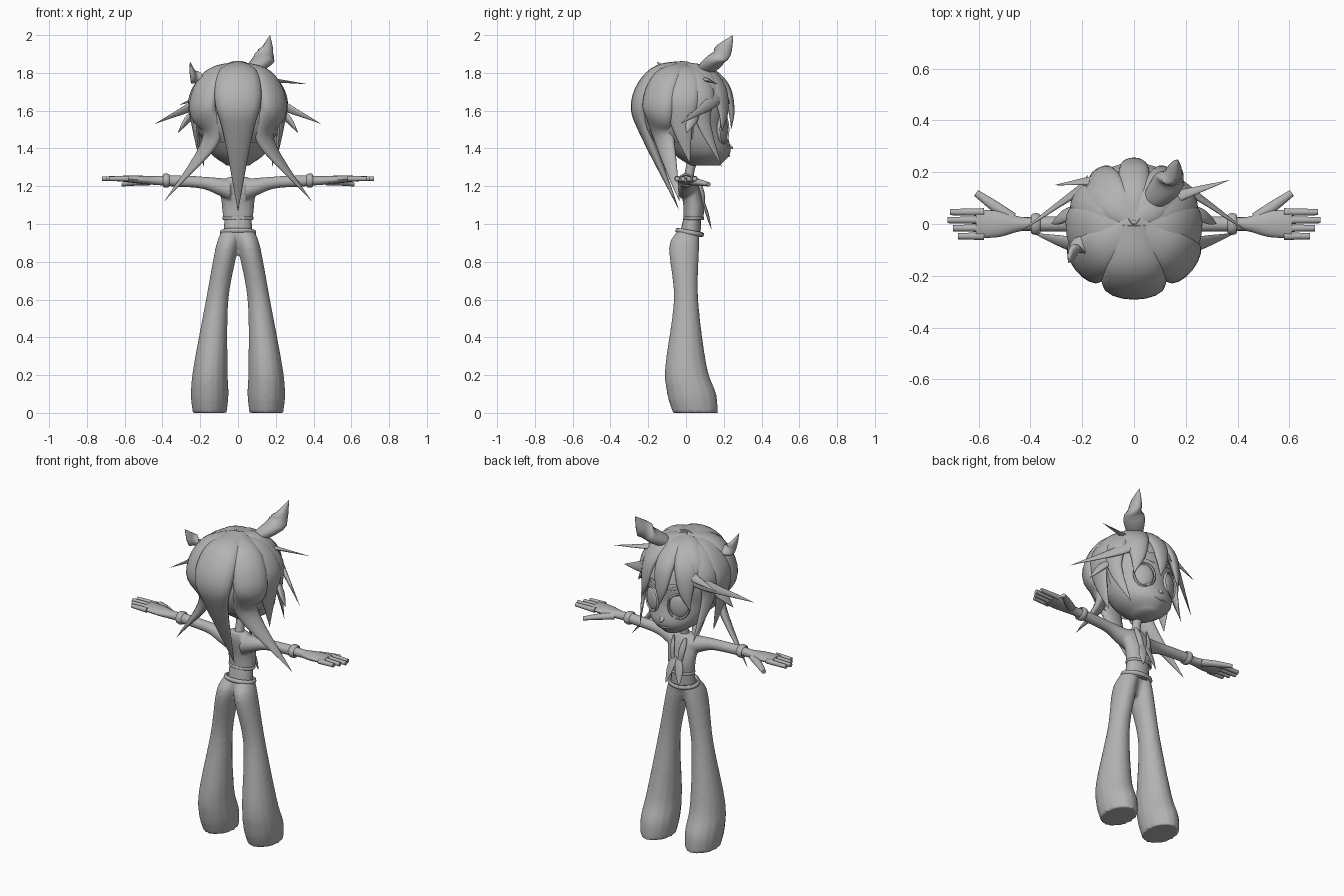
import bpy, bmesh, math
from mathutils import Vector, Matrix

default_cube = bpy.data.objects.get("Cube")
if default_cube:
    bpy.data.objects.remove(default_cube)

# One plain grey material
grey = bpy.data.materials.new("plain grey")
grey.use_nodes = True
color = (.45, .45, .45, 1)
grey.diffuse_color = color
grey.node_tree.nodes["Principled BSDF"].inputs["Base Color"].default_value = color

X, Y, Z = Vector((1, 0, 0)), Vector((0, 1, 0)), Vector((0, 0, 1))
HAIR_CENTER = Vector((0, 0, 1.6))
HAIR_RADIUS = .24


def resample(stations, steps=6):
    """Smooth Catmull-Rom path through the given stations."""
    points = [Vector(station) for station in stations]
    before = points[0] * 2 - points[1]
    after = points[-1] * 2 - points[-2]
    padded = [before] + points + [after]
    path = []
    for a, b, c, d in zip(padded, padded[1:], padded[2:], padded[3:]):
        for step in range(steps):
            t = step / steps
            slope_in, slope_out = (c - a) / 2, (d - b) / 2
            bend = (c - b) * 3 - slope_in * 2 - slope_out
            twist = (b - c) * 2 + slope_in + slope_out
            path.append(b + slope_in * t + bend * t ** 2 + twist * t ** 3)
    return path + [points[-1]]


def bridge(bm, rings, closed=False):
    following = rings[1:] + rings[:1] if closed else rings[1:]
    for low, high in zip(rings, following):
        sides = len(low)
        for k in range(sides):
            n = (k + 1) % sides
            bm.faces.new((low[k], low[n], high[n], high[k]))


def ellipse(bm, center, a, b, sides=16):
    angles = [math.tau * k / sides for k in range(sides)]
    return [bm.verts.new(center + a * math.cos(angle) + b * math.sin(angle)) for angle in angles]


def add_tube(bm, rings):
    bridge(bm, rings)
    bm.faces.new(rings[0])
    bm.faces.new(rings[-1])


def add_loft(bm, stations, a, b):
    """Stations are x, y, z, width and, where not round, depth."""
    full = [station[:4] + station[-1:] for station in stations]
    rings = []
    for x, y, z, width, depth in resample(full):
        rings.append(ellipse(bm, Vector((x, y, z)), a * width, b * depth))
    add_tube(bm, rings)


def add_strand(bm, points, width, flatness):
    """Tapering lock that lies flat against the body."""
    path = resample(points)
    last = len(path) - 1
    rings = []
    for i, point in enumerate(path):
        tangent = (path[min(i + 1, last)] - path[max(i - 1, 0)]).normalized()
        outward = point - Vector((0, 0, min(point.z, HAIR_CENTER.z)))
        across = tangent.cross(outward).normalized()
        half = width * math.sin(math.pi * (.15 + .849 * i / last))
        rings.append(ellipse(bm, point, across * half, across.cross(tangent) * half * flatness))
    add_tube(bm, rings)


def finish(name, bm, mirror=False, voxel=0):
    bmesh.ops.recalc_face_normals(bm, faces=bm.faces[:])
    mesh = bpy.data.meshes.new(name)
    bm.to_mesh(mesh)
    bm.free()
    mesh.materials.append(grey)
    mesh.polygons.foreach_set("use_smooth", [True] * len(mesh.polygons))
    mesh.set_sharp_from_angle(angle=math.radians(50))
    obj = bpy.data.objects.new(name, mesh)
    bpy.context.collection.objects.link(obj)
    if mirror:
        obj.modifiers.new("mirror", 'MIRROR').use_mirror_merge = False
    if voxel:
        remesh = obj.modifiers.new("blend", 'REMESH')
        remesh.mode = 'VOXEL'
        remesh.voxel_size = voxel
        remesh.use_smooth_shade = True
        obj.modifiers.new("soften", 'SMOOTH').iterations = 5


def loft(name, stations, a=X, b=Y, mirror=False):
    bm = bmesh.new()
    add_loft(bm, stations, a, b)
    finish(name, bm, mirror)


def strand(name, points, width, flatness=.5, mirror=False):
    bm = bmesh.new()
    add_strand(bm, points, width, flatness)
    finish(name, bm, mirror)


def hair_lock(name, azimuth, low, tip, width, mirror=False, flatness=.45):
    """Lock from the crown over the skull to a free tip; azimuth zero is the face."""
    points = []
    for step in range(4):
        elevation = math.radians(90 + (low - 90) * step / 3)
        turn = math.radians(azimuth)
        ray = Vector((math.sin(turn), math.cos(turn), 0)) * math.cos(elevation)
        points.append(HAIR_CENTER + (ray + Z * math.sin(elevation)) * HAIR_RADIUS)
    strand(name, points + [Vector(tip)], width, flatness, mirror)


def ball(bm, center, radii, turn=0):
    matrix = Matrix.LocRotScale(Vector(center), Matrix.Rotation(turn, 3, 'Z'), Vector(radii))
    bmesh.ops.create_uvsphere(bm, u_segments=32, v_segments=20, radius=1, matrix=matrix)


def hoop(name, center, a, b, thickness, height, mirror=False):
    """Closed band around the ellipse spanned by a and b."""
    bm = bmesh.new()
    normal = a.cross(b).normalized()
    count = 40
    rings = []
    for i in range(count):
        angle = math.tau * i / count
        ray = a * math.cos(angle) + b * math.sin(angle)
        rings.append(ellipse(bm, Vector(center) + ray, ray.normalized() * thickness,
                             normal * height, sides=8))
    bridge(bm, rings, closed=True)
    finish(name, bm, mirror)


# Flared trousers
bm = bmesh.new()
add_loft(bm, [(.15, .05, 0, .09, .12), (.15, .03, .1, .1, .13), (.145, 0, .25, .09, .11),
              (.11, 0, .6, .06, .065), (.06, -.01, .87, .06, .08), (.04, .01, .96, .05, .06)], X, Y)
add_loft(bm, [(0, 0, .84, .03), (0, .01, .96, .085, .06)], X, Y)
finish("trousers", bm, mirror=True, voxel=.01)
hoop("belt", (0, .02, .955), X * .087, (Y - Z * .18) * .066, thickness=.01, height=.013)
loft("waist", [(0, .02, .93, .074, .056), (0, .036, 1.05, .072, .046)])

# Jacket with sleeves
bm = bmesh.new()
add_loft(bm, [(0, .04, 1.03, .08, .053), (0, .04, 1.1, .086, .055),
              (0, .02, 1.2, .095, .05), (0, .01, 1.25, .05, .035)], X, Y)
add_loft(bm, [(.04, .01, 1.18, .06), (.11, 0, 1.2, .045), (.2, 0, 1.22, .032),
              (.38, 0, 1.23, .03)], Y, Z)
finish("jacket", bm, mirror=True, voxel=.007)
hoop("jacket_hem", (0, .04, 1.03), X * .078, Y * .051, thickness=.005, height=.008)
strand("lapels", [(.04, .06, 1.24), (.03, .09, 1.15), (.01, .09, 1.03)], .018, mirror=True)
strand("jacket_tails", [(.01, .09, 1.13), (.03, .11, 1.06), (.045, .135, .97)], .024,
       flatness=.3, mirror=True)
loft("neck", [(0, .01, 1.22, .03), (0, .02, 1.28, .025), (0, .04, 1.36, .03)])

# Cuffs and hands
hoop("cuffs", (.38, 0, 1.23), Y * .034, Z * .03, thickness=.008, height=.018, mirror=True)
loft("palms", [(.38, 0, 1.23, .027), (.44, 0, 1.23, .028, .023), (.52, 0, 1.235, .05, .021),
               (.61, 0, 1.24, .055, .016)], Y, Z, mirror=True)
bm = bmesh.new()
for row, tip in enumerate((.71, .72, .7, .68)):
    side = .046 - row * .031
    add_loft(bm, [(.58, side, 1.24, .015), (tip, side, 1.24, .012)], Y, Z)
finish("fingers", bm, mirror=True)
loft("thumbs", [(.47, .02, 1.225, .02), (.54, .07, 1.22, .017), (.61, .12, 1.21, .011)],
     Y - X * .7, Z, mirror=True)

# Head and face
loft("head", [(0, .1, 1.31, .06, .08), (0, .08, 1.38, .15, .155), (0, .03, 1.5, .2, .185),
              (0, .01, 1.65, .21, .2), (0, 0, 1.82, .07)])
loft("nose", [(0, .2, 1.43, .03), (0, .25, 1.4, .004)], X, Z)
bm = bmesh.new()
ball(bm, (.09, .19, 1.5), (.056, .022, .07), turn=-.42)
finish("eyes", bm, mirror=True)
hoop("eyelids", (.09, .197, 1.5), (X - Y * .44) * .055, Z * .073, thickness=.006, height=.009,
     mirror=True)
strand("brows", [(.03, .22, 1.59), (.09, .2, 1.61), (.15, .165, 1.59)], .009, mirror=True)
strand("mouth", [(-.05, .22, 1.37), (0, .23, 1.36), (.05, .22, 1.37)], .005)

# Scalp of the hair, open at the face and underneath
bm = bmesh.new()
ball(bm, HAIR_CENTER, [HAIR_RADIUS] * 3)
bare = [v for v in bm.verts if v.co.z < 1.42 or (v.co.y > .08 and v.co.z < 1.63)]
bmesh.ops.delete(bm, geom=bare, context='VERTS')
finish("hair_scalp", bm)

# Long locks down the back
hair_lock("back_lock", 180, -30, (0, -.035, 1.07), .125)
hair_lock("back_side_locks", 128, -40, (.39, -.035, 1.12), .1, mirror=True, flatness=.5)

# Locks around the ears and cheeks
hair_lock("ear_locks", 95, -20, (.2, .02, 1.32), .09, mirror=True, flatness=.35)
hair_lock("cheek_locks", 66, -15, (.18, .19, 1.3), .065, mirror=True)
strand("temple_spikes", [(.22, .06, 1.6), (.27, .03, 1.55), (.32, 0, 1.48)], .03, mirror=True)

# Fringe
hair_lock("fringe_center", 0, 0, (.01, .24, 1.5), .06)
hair_lock("fringe_sides", 35, 0, (.16, .19, 1.49), .065, mirror=True)
hair_lock("swept_locks", 50, 15, (.44, -.03, 1.53), .065, mirror=True)

# Loose spikes that break the symmetry
hair_lock("left_spike", 55, 45, (.37, .17, 1.74), .045)
hair_lock("right_spike", -40, 25, (-.31, .15, 1.63), .05)
strand("tall_spike", [(.05, .07, 1.8), (.14, .17, 1.88), (.17, .25, 2)], .06, flatness=.7)
strand("rear_spike", [(-.17, -.06, 1.76), (-.23, -.1, 1.78), (-.255, -.15, 1.86)], .04)
